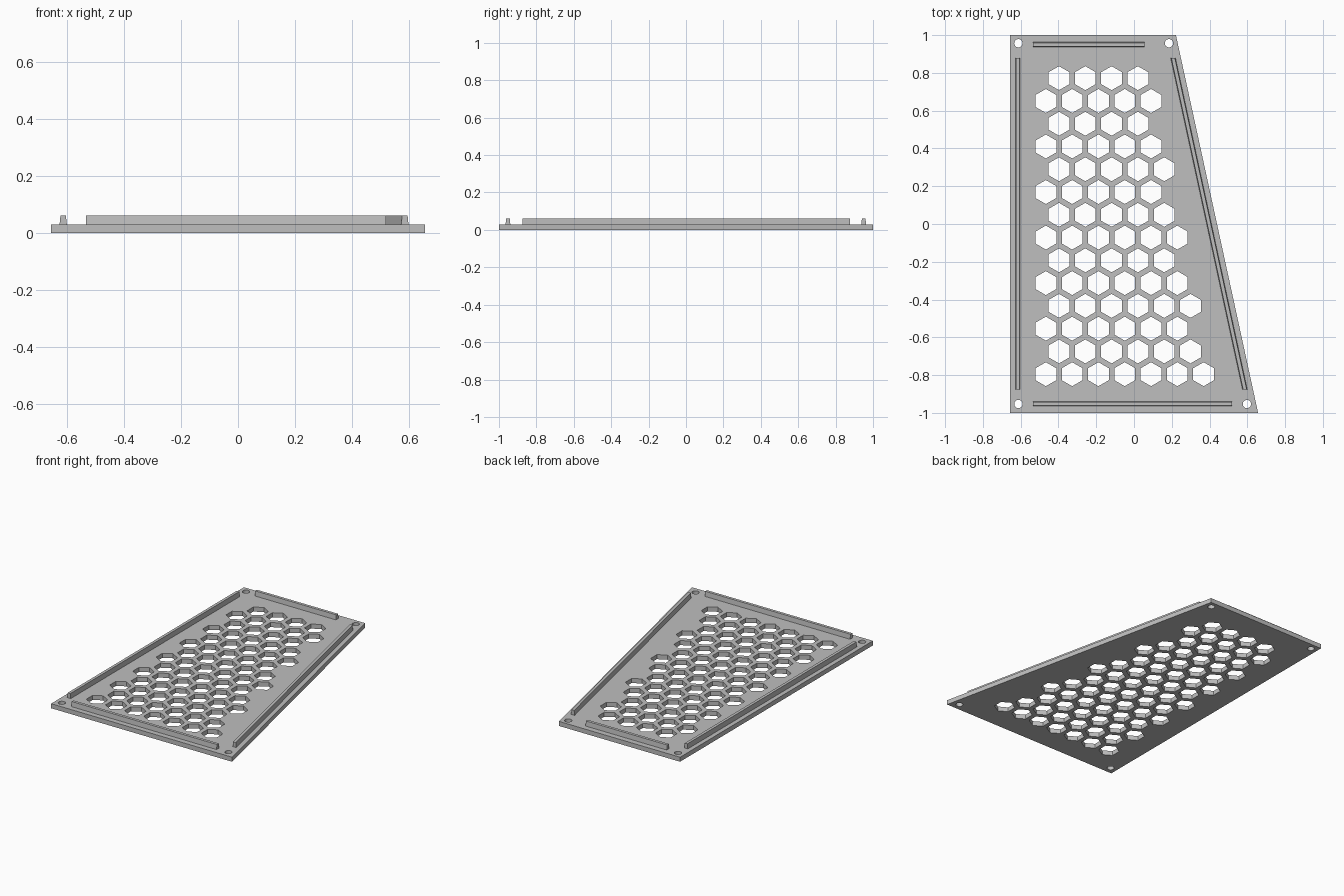
import bpy
import bmesh
from math import sin, cos, tau, sqrt

cube = bpy.data.objects.get("Cube")
if cube:
    bpy.data.objects.remove(cube, do_unlink=True)

PLATE_TOP, RIB_TOP = 0.03, 0.062

grey = bpy.data.materials.new("plain grey")
grey.use_nodes = True
grey.diffuse_color = (0.52, 0.52, 0.52, 1)
grey.node_tree.nodes["Principled BSDF"].inputs["Base Color"].default_value = grey.diffuse_color


def prism(bm, bottom, z0, z1, top=None):
    """Solid between a counter-clockwise outline at z0 and one at z1."""
    low = [bm.verts.new((x, y, z0)) for x, y in bottom]
    high = [bm.verts.new((x, y, z1)) for x, y in (top or bottom)]
    bm.faces.new(low[::-1])
    bm.faces.new(high)
    n = len(low)
    for i in range(n):
        j = (i + 1) % n
        bm.faces.new((low[i], low[j], high[j], high[i]))


def ring(x, y, radius, sides):
    """Regular polygon with a corner pointing to +y."""
    return [(x - radius * sin(tau * i / sides), y + radius * cos(tau * i / sides))
            for i in range(sides)]


def make_object(name, bm):
    mesh = bpy.data.meshes.new(name)
    bm.to_mesh(mesh)
    bm.free()
    mesh.materials.append(grey)
    obj = bpy.data.objects.new(name, mesh)
    bpy.context.collection.objects.link(obj)
    return obj


# Plate with one slanted side
bm = bmesh.new()
prism(bm, [(-0.657, -1), (0.657, -1), (0.222, 1), (-0.657, 1)], 0, PLATE_TOP)
plate = make_object("vent_plate", bm)

# Staggered hexagon holes, rows from back to front, plus round screw holes
bm = bmesh.new()
pitch = 0.1392
row_counts = [4, 5, 4, 5, 5, 5, 5, 6, 5, 6, 6, 6, 6, 7]
for row, count in enumerate(row_counts):
    start = -0.397 if row % 2 == 0 else -0.397 - pitch / 2
    for col in range(count):
        centre_y = 0.772 - row * pitch * sqrt(3) / 2
        prism(bm, ring(start + col * pitch, centre_y, 0.0635, 6), -0.1, 0.1)
for x, y in [(-0.612, 0.957), (0.185, 0.957), (-0.612, -0.953), (0.598, -0.953)]:
    prism(bm, ring(x, y, 0.022, 24), -0.1, 0.1)
cutter = make_object("hole_cutter", bm)
cutter.hide_render = True

cut = plate.modifiers.new("holes", 'BOOLEAN')
cut.operation = 'DIFFERENCE'
cut.solver = 'EXACT'
cut.object = cutter
bpy.context.view_layer.objects.active = plate
bpy.ops.object.modifier_apply(modifier=cut.name)
bpy.data.objects.remove(cutter, do_unlink=True)


# Raised ribs, slightly narrower at the top
def rib(name, start, end, along_x):
    def outline(half):
        (ax, ay), (bx, by) = start, end
        if along_x:
            return [(ax, ay - half), (bx, by - half), (bx, by + half), (ax, ay + half)]
        return [(ax - half, ay), (ax + half, ay), (bx + half, by), (bx - half, by)]
    bm = bmesh.new()
    prism(bm, outline(0.013), PLATE_TOP - 0.002, RIB_TOP, outline(0.0095))
    make_object(name, bm)


rib("front_rib", (-0.534, -0.952), (0.52, -0.952), True)
rib("back_rib", (-0.534, 0.95), (0.055, 0.95), True)
rib("right_rib", (-0.615, -0.875), (-0.615, 0.878), False)
rib("left_slanted_rib", (0.587, -0.875), (0.207, 0.878), False)
